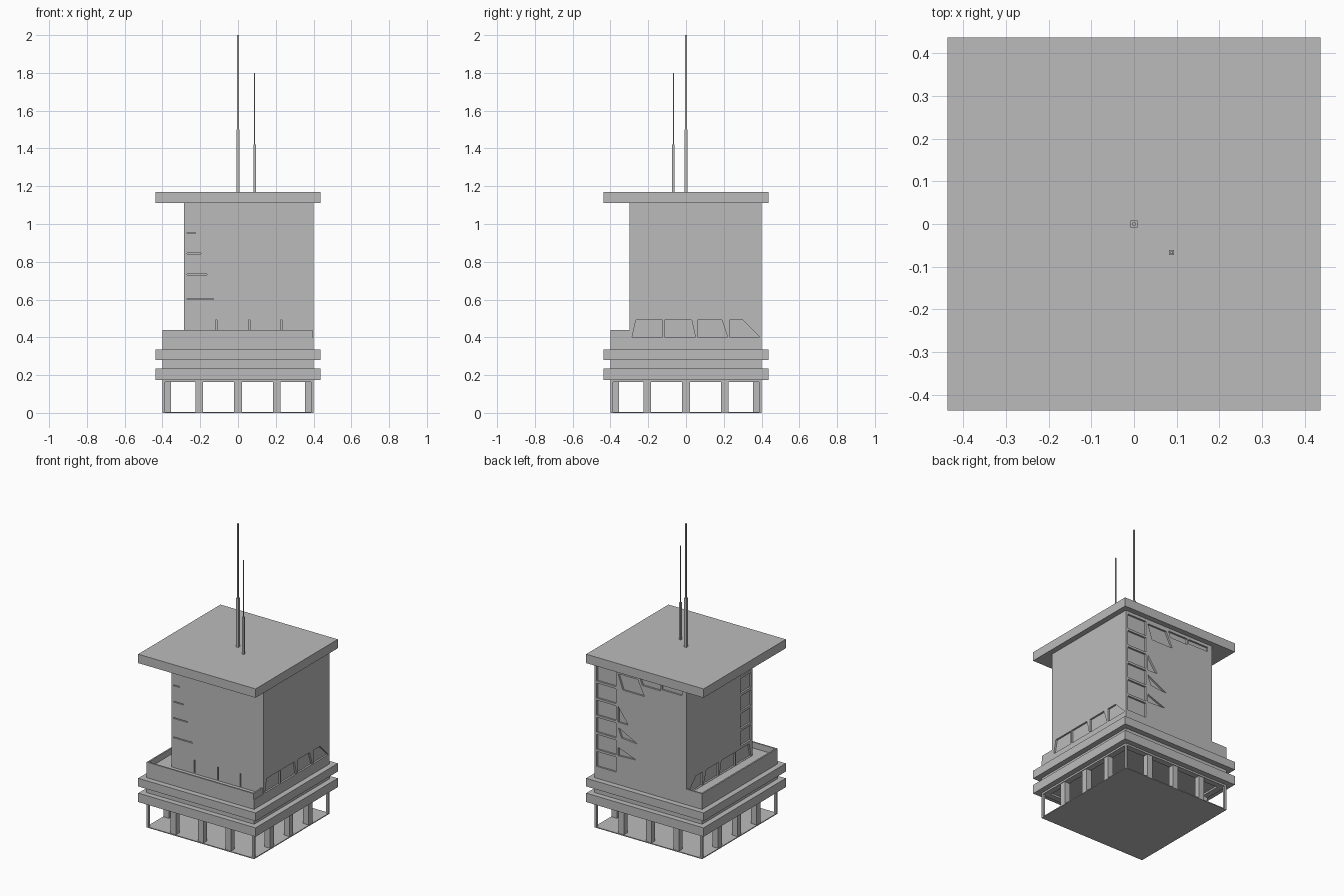
import bpy
import bmesh

if "Cube" in bpy.data.objects:
    bpy.data.objects.remove(bpy.data.objects["Cube"], do_unlink=True)

grey = bpy.data.materials.new("concrete_grey")
grey.use_nodes = True
colour = (0.5, 0.5, 0.5, 1)
grey.diffuse_color = colour
grey.node_tree.nodes["Principled BSDF"].inputs["Base Color"].default_value = colour


def finish(name, bm):
    bmesh.ops.recalc_face_normals(bm, faces=bm.faces)
    mesh = bpy.data.meshes.new(name)
    bm.to_mesh(mesh)
    bm.free()
    mesh.materials.append(grey)
    obj = bpy.data.objects.new(name, mesh)
    bpy.context.scene.collection.objects.link(obj)
    return obj


def add_box(bm, x0, x1, y0, y1, z0, z1):
    verts = bmesh.ops.create_cube(bm, size=1)["verts"]
    for v in verts:
        v.co.x = x1 if v.co.x > 0 else x0
        v.co.y = y1 if v.co.y > 0 else y0
        v.co.z = z1 if v.co.z > 0 else z0


def boxes(name, *extents):
    bm = bmesh.new()
    for e in extents:
        add_box(bm, *e)
    return finish(name, bm)


def square(half, z0, z1):
    return (-half, half, -half, half, z0, z1)


def add_prism(bm, outline, axis, wall, depth):
    """Extrude a (sideways, height) outline across a wall plane."""
    rings = []
    for d in (wall - depth, wall + depth):
        rings.append([bm.verts.new((d, s, z) if axis == "x" else (s, d, z))
                      for s, z in outline])
    near, far = rings
    bm.faces.new(near)
    bm.faces.new(far)
    n = len(outline)
    for i in range(n):
        j = (i + 1) % n
        bm.faces.new((near[i], near[j], far[j], far[i]))


def rect(s0, s1, z0, z1):
    return [(s0, z0), (s1, z0), (s1, z1), (s0, z1)]


# Stacked slabs and the storeys between them
EDGE, WALL = 0.437, 0.40
boxes("ground_floor", square(WALL, 0, 0.006))
boxes("lower_slab", square(EDGE, 0.175, 0.235))
boxes("lower_storey", square(WALL, 0.235, 0.28))
boxes("upper_slab", square(EDGE, 0.28, 0.335))
boxes("terrace_base", square(WALL, 0.335, 0.40))
boxes("roof_slab", square(EDGE, 1.11, 1.17))


def border(outer, inner, z0, z1):
    return [(-outer, outer, -outer, -inner, z0, z1),
            (-outer, outer, inner, outer, z0, z1),
            (-outer, -inner, -inner, inner, z0, z1),
            (inner, outer, -inner, inner, z0, z1)]


boxes("ceiling_rim", *border(WALL, 0.36, 0.163, 0.175))

# Ground level posts: slim at the corners, thicker along the sides
corner_posts = [(x - 0.007, x + 0.007, y - 0.007, y + 0.007, 0, 0.175)
                for x in (-0.393, 0.393) for y in (-0.393, 0.393)]
boxes("corner_posts", *corner_posts)
side_posts = []
for s in (-0.205, 0, 0.205):
    for c in (-0.376, 0.376):
        side_posts.append((s - 0.02, s + 0.02, c - 0.02, c + 0.02, 0, 0.175))
        side_posts.append((c - 0.02, c + 0.02, s - 0.02, s + 0.02, 0, 0.175))
boxes("side_posts", *side_posts)

# Parapet around the L-shaped terrace
boxes("terrace_parapet",
      (-WALL, 0.395, -WALL, -0.39, 0.40, 0.44),
      (-WALL, -0.39, -0.39, WALL, 0.40, 0.44),
      (-0.39, -0.28, 0.39, WALL, 0.40, 0.44),
      (0.385, 0.395, -0.39, -0.30, 0.40, 0.44))

# Tower block
X0, X1, Y0, Y1 = -0.285, 0.40, -0.30, 0.40
tower = boxes("tower", (X0, X1, Y0, Y1, 0.40, 1.11))

cut = bmesh.new()
DEPTH = 0.012

# Low row of slanted windows on both sides
low, high = 0.402, 0.492
side_row = [(-0.285, -0.265, -0.125, -0.125), (-0.115, -0.115, 0.03, 0.05),
            (0.06, 0.06, 0.19, 0.22), (0.23, 0.23, 0.30, 0.39)]
for a, b, c, d in side_row:
    outline = [(a, low), (b, high), (c, high), (d, low)]
    for wall in (X0, X1):
        add_prism(cut, outline, "x", wall, DEPTH)

# Column of windows on the left-hand end of the terrace side
for i in range(5):
    z = 0.51 + i * 0.118
    add_prism(cut, rect(-0.285, -0.17, z, z + 0.10), "x", X0, DEPTH)

# Back corner column
for i in range(6):
    z = 0.415 + i * 0.115
    add_prism(cut, rect(0.24, 0.385, z, z + 0.10), "y", Y1, DEPTH)

# Back top row and slanted shards
back_shapes = [
    [(0.225, 1.08), (0.08, 1.08), (0.03, 0.98), (0.19, 0.98)],
    [(0.06, 1.09), (-0.09, 1.09), (-0.09, 1.05), (0.045, 1.05)],
    [(-0.10, 1.09), (-0.25, 1.09), (-0.25, 1.06), (-0.10, 1.06)],
    [(0.225, 0.86), (0.15, 0.755), (0.225, 0.755)],
    [(0.225, 0.72), (0.08, 0.645), (0.20, 0.655)],
    [(0.225, 0.585), (0.09, 0.535), (0.225, 0.53)],
]
for outline in back_shapes:
    add_prism(cut, outline, "y", Y1, DEPTH)

# Fine joints on the front
for s in (-0.115, 0.06, 0.23):
    add_prism(cut, rect(s - 0.004, s + 0.004, low, high), "y", Y0, DEPTH)
for z, length in ((0.60, 0.155), (0.73, 0.12), (0.84, 0.09), (0.95, 0.06)):
    add_prism(cut, rect(X0 + 0.015, X0 + length, z, z + 0.006), "y", Y0, DEPTH)

cutter = finish("window_cutter", cut)
cutter.hide_render = True
mod = tower.modifiers.new("windows", "BOOLEAN")
mod.operation = "DIFFERENCE"
mod.solver = "EXACT"
mod.object = cutter
bpy.context.view_layer.objects.active = tower
bpy.ops.object.modifier_apply(modifier=mod.name)
bpy.data.objects.remove(cutter, do_unlink=True)


# Stepped roof masts
def mast(name, x, y, wide, thin, step, top):
    boxes(name, (x - wide, x + wide, y - wide, y + wide, 1.17, step),
          (x - thin, x + thin, y - thin, y + thin, step, top))


mast("main_mast", 0, 0, 0.008, 0.004, 1.50, 2.0)
mast("small_mast", 0.088, -0.067, 0.006, 0.003, 1.42, 1.80)
